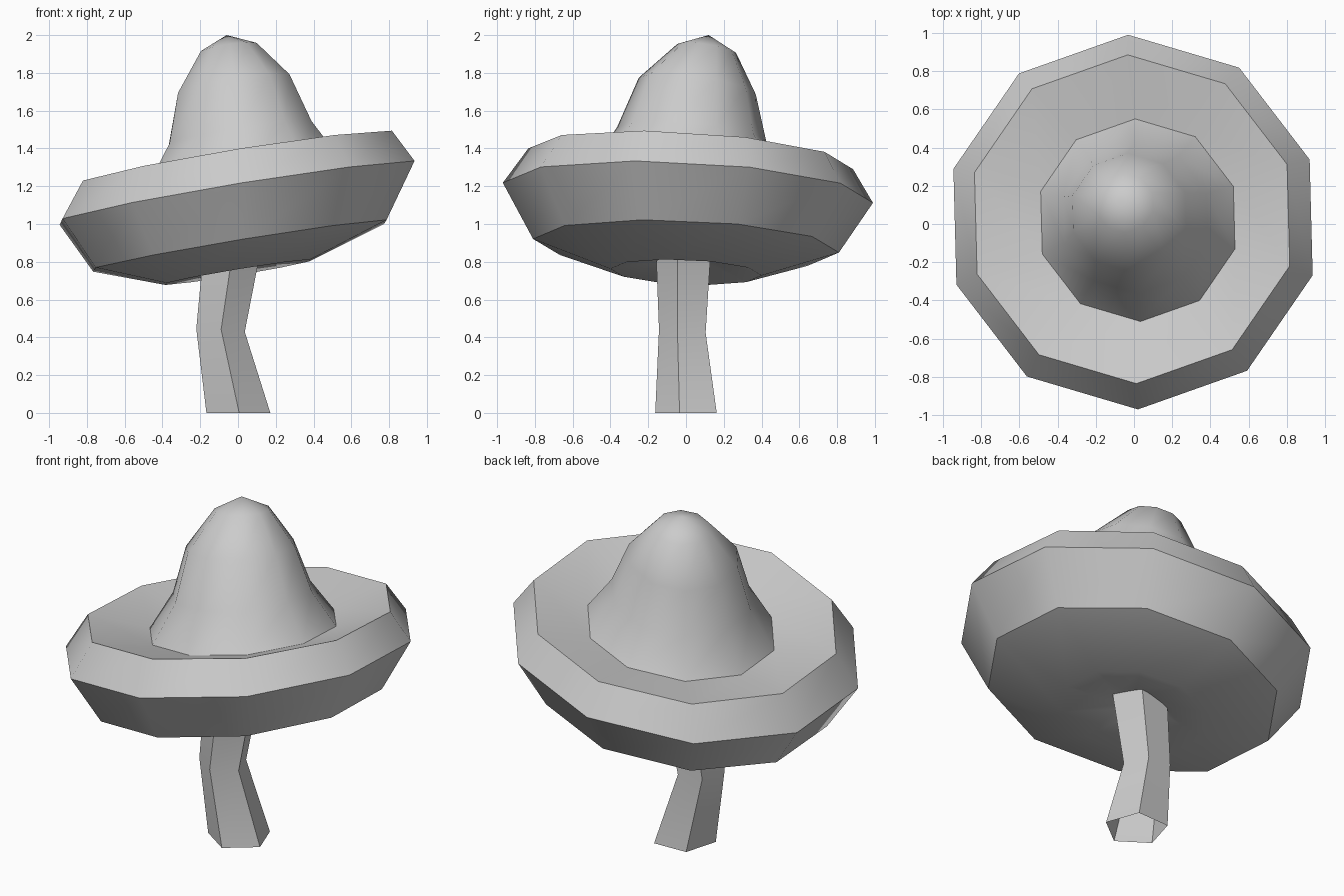
import bpy, bmesh, math

if "Cube" in bpy.data.objects:
    bpy.data.objects.remove(bpy.data.objects["Cube"])


def ring(bm, n, phase, cx, cy, cz, r, sx, sy):
    """Regular n-gon around (cx, cy, cz), tilted by slopes sx, sy."""
    vs = []
    for i in range(n):
        a = math.radians(phase + 360 * i / n)
        dx, dy = r * math.cos(a), r * math.sin(a)
        vs.append(bm.verts.new((cx + dx, cy + dy, cz + sx * dx + sy * dy)))
    return vs


def loft(name, n, phase, rings, start=None, end=None, angle=35):
    """Skin a stack of rings, optionally closed to a point at either end."""
    bm = bmesh.new()
    loops = [ring(bm, n, phase, *r) for r in rings]
    for a, b in zip(loops, loops[1:]):
        for i in range(n):
            j = (i + 1) % n
            bm.faces.new((a[i], a[j], b[j], b[i]))
    for point, loop, flip in ((start, loops[0], True), (end, loops[-1], False)):
        if point:
            p = bm.verts.new(point)
            for i in range(n):
                j = (i + 1) % n
                bm.faces.new((loop[j], loop[i], p) if flip else (loop[i], loop[j], p))
    mesh = bpy.data.meshes.new(name)
    bm.to_mesh(mesh)
    bm.free()
    ob = bpy.data.objects.new(name, mesh)
    bpy.context.collection.objects.link(ob)
    bpy.ops.object.select_all(action='DESELECT')
    ob.select_set(True)
    bpy.context.view_layer.objects.active = ob
    bpy.ops.object.shade_smooth_by_angle(angle=math.radians(angle))
    return ob


# Cap: hollow underside, thick brim, sunken top and pointed crown
loft("mushroom_cap", 10, 91.5, [
    (0.00, 0.00, 0.815, 0.13, 0.165, -0.04),
    (0.00, 0.00, 0.745, 0.40, 0.165, -0.04),
    (0.01, 0.00, 0.885, 0.81, 0.165, -0.04),
    (-0.005, 0.01, 1.165, 0.98, 0.165, -0.05),
    (-0.01, 0.025, 1.345, 0.86, 0.163, -0.06),
    (0.02, 0.02, 1.27, 0.53, 0.163, -0.06),
    (0.01, 0.03, 1.475, 0.395, 0.16, -0.09),
    (-0.025, 0.06, 1.73, 0.31, 0.17, -0.14),
    (-0.05, 0.11, 1.93, 0.155, 0.15, -0.15),
], start=(0.0, 0.0, 0.82), end=(-0.06, 0.12, 2.0))

# Stem: bent five-sided tube, open at the bottom
loft("mushroom_stem", 5, -88, [
    (0.00, 0.015, 0.00, 0.178, 0, 0),
    (-0.094, -0.008, 0.435, 0.135, -0.06, -0.05),
    (-0.03, 0.0, 0.88, 0.16, 0.0, 0.0),
])
